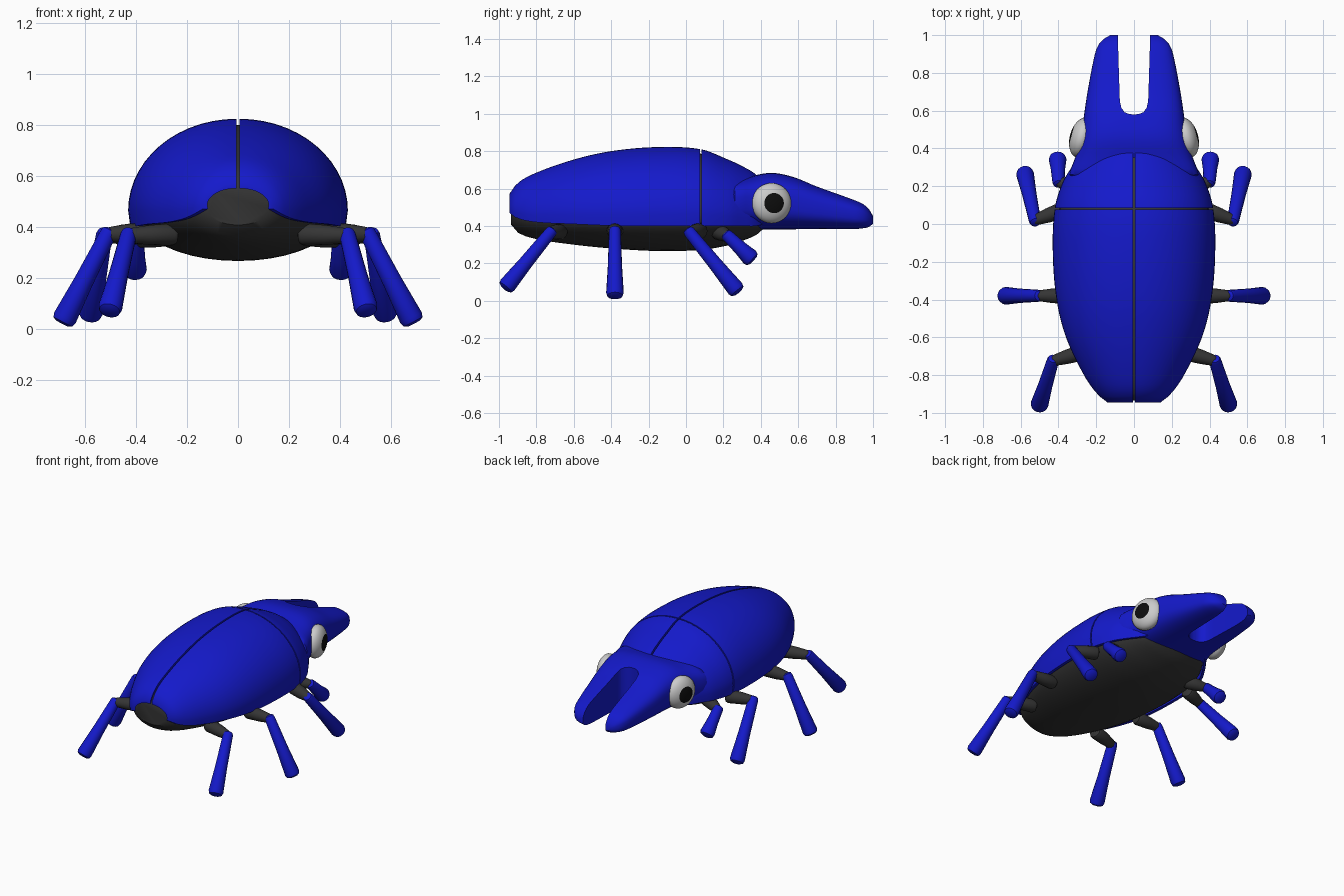
import bpy, bmesh, math
from mathutils import Vector

if "Cube" in bpy.data.objects:
    bpy.data.objects.remove(bpy.data.objects["Cube"])


def material(name, rgb):
    m = bpy.data.materials.new(name)
    m.diffuse_color = (*rgb, 1)
    m.use_nodes = True
    m.node_tree.nodes["Principled BSDF"].inputs["Base Color"].default_value = m.diffuse_color
    return m


BLUE = material("blue", (0.007, 0.01, 0.6))
DARK = material("dark_grey", (0.035, 0.035, 0.035))
WHITE = material("white", (0.9, 0.9, 0.9))
BLACK = material("black", (0.004, 0.004, 0.004))


def finish(bm, name, mats, mirror=False):
    me = bpy.data.meshes.new(name)
    bm.to_mesh(me)
    bm.free()
    ob = bpy.data.objects.new(name, me)
    bpy.context.collection.objects.link(ob)
    for m in mats:
        me.materials.append(m)
    if mirror:
        ob.modifiers.new("mirror", 'MIRROR')
    smooth(ob)
    return ob


def smooth(ob):
    bpy.ops.object.select_all(action='DESELECT')
    ob.select_set(True)
    bpy.context.view_layer.objects.active = ob
    bpy.ops.object.shade_smooth_by_angle(angle=math.radians(40))


def loft(name, rings, mat, mirror=False):
    """Skin closed rings of points and cap both ends."""
    bm = bmesh.new()
    rows = [[bm.verts.new(p) for p in ring] for ring in rings]
    n = len(rows[0])
    for a, b in zip(rows, rows[1:]):
        for i in range(n):
            j = (i + 1) % n
            bm.faces.new((a[i], a[j], b[j], b[i]))
    bm.faces.new(rows[0])
    bm.faces.new(rows[-1])
    bmesh.ops.recalc_face_normals(bm, faces=bm.faces)
    return finish(bm, name, [mat], mirror)


def sample(table, y):
    """Smooth interpolation of a station table whose first column is y."""
    k = 0
    while k < len(table) - 2 and y > table[k + 1][0]:
        k += 1
    p, q = table[k], table[k + 1]
    o, r = table[max(k - 1, 0)], table[min(k + 2, len(table) - 1)]
    d = q[0] - p[0]
    t = (y - p[0]) / d
    out = []
    for c in range(1, len(p)):
        m0 = (q[c] - o[c]) / (q[0] - o[0]) * d
        m1 = (r[c] - p[c]) / (r[0] - p[0]) * d
        out.append((2*t**3 - 3*t*t + 1) * p[c] + (t**3 - 2*t*t + t) * m0
                   + (3*t*t - 2*t**3) * q[c] + (t**3 - t*t) * m1)
    return out


def span(a, b, n):
    return [a + (b - a) * i / n for i in range(n + 1)]


# Abdomen and thorax stations: y, half width, top, shell rim, belly
TRUNK = [(-0.945, .14, .57, .47, .42), (-0.90, .195, .63, .44, .365),
         (-0.80, .265, .685, .42, .33), (-0.60, .36, .755, .41, .30),
         (-0.40, .41, .80, .402, .28), (-0.15, .43, .822, .40, .266),
         (0.08, .42, .81, .40, .272), (0.22, .378, .757, .40, .295),
         (0.30, .33, .72, .40, .32), (0.38, .27, .67, .40, .355),
         (0.43, .20, .60, .42, .40)]


def arch(y, inset):
    w, top, rim, _ = sample(TRUNK, y)
    zc = rim + 0.15 * (top - rim)
    pts = []
    for i in range(15):
        a = math.pi / 2 * (1 - i / 14)
        pts.append((0.006 + (w - inset - 0.006) * math.cos(a), y,
                    zc + (top - inset - zc) * math.sin(a)))
    pts.append(((w - inset) * 0.98, y, rim))
    return pts


def shell(name, y0, y1, n):
    rings = [arch(y, 0) + arch(y, 0.02)[::-1] for y in span(y0, y1, n)]
    loft(name, rings, BLUE, True)


# Wing cases and thorax plates, split along the middle
shell("wing_cases", -0.945, 0.076, 32)
shell("thorax_plates", 0.084, 0.42, 14)

# Dark body under the shells
rings = []
for y in span(-0.935, 0.42, 36):
    w, top, rim, belly = sample(TRUNK, y)
    zc = rim + 0.15 * (top - rim)
    ring = []
    for i in range(40):
        a = 2 * math.pi * i / 40
        h = top - 0.024 - zc if math.sin(a) > 0 else zc - belly
        ring.append(((w - 0.024) * math.cos(a), y, zc + h * math.sin(a)))
    rings.append(ring)
loft("body", rings, DARK)

# Head stations: y, half width, top, bottom
HEAD = [(0.245, .325, .63, .40), (0.262, .343, .648, .387), (0.35, .312, .667, .383),
        (0.46, .282, .684, .382), (0.58, .264, .66, .382), (0.70, .246, .612, .382),
        (0.90, .207, .54, .382), (0.95, .187, .517, .386), (0.98, .16, .49, .393),
        (1.0, .125, .455, .41)]
rings = []
for y in [0.245, 0.253] + span(0.262, 0.90, 22) + span(0.915, 1.0, 7):
    w, top, bot = sample(HEAD, y)
    zc, h = (top + bot) / 2, (top - bot) / 2
    ring = []
    for i in range(48):
        a = 2 * math.pi * i / 48
        c, s = math.cos(a), math.sin(a)
        ring.append((w * math.copysign(abs(c) ** (2 / 3), c), y,
                     zc + h * math.copysign(abs(s) ** (2 / 3), s)))
    rings.append(ring)
head = loft("forked_head", rings, BLUE)

# Slot between the two jaws
half = [(.088, 1.1), (.085, .97), (.08, .8), (.075, .65), (.067, .615), (.05, .592), (.025, .582)]
outline = half + [(0, .58)] + [(-x, y) for x, y in half[::-1]]
cutter = loft("slot_cutter", [[(x, y, z) for x, y in outline] for z in (0.2, 0.9)], BLUE)
cutter.hide_render = True
mod = head.modifiers.new("slot", 'BOOLEAN')
mod.operation = 'DIFFERENCE'
mod.solver = 'EXACT'
mod.object = cutter
bpy.context.view_layer.objects.active = head
bpy.ops.object.modifier_apply(modifier="slot")
bpy.data.objects.remove(cutter)
smooth(head)

# Eyes: flattened spheres with the pupil on the outward pole
for side, label in ((1, "right"), (-1, "left")):
    bm = bmesh.new()
    bmesh.ops.create_uvsphere(bm, u_segments=32, v_segments=24, radius=1)
    for f in bm.faces:
        if f.calc_center_median().z > math.cos(math.radians(30)):
            f.material_index = 1
    tilt = math.radians(15)
    nrm = Vector((side * math.cos(tilt), math.sin(tilt), 0))
    tan = Vector((-side * math.sin(tilt), math.cos(tilt), 0))
    for v in bm.verts:
        x, y, z = v.co
        v.co = Vector((side * 0.277, 0.457, 0.522)) + nrm * z * 0.063 + tan * x * 0.108 + Vector((0, 0, y * 0.108))
    bmesh.ops.recalc_face_normals(bm, faces=bm.faces)
    finish(bm, label + "_eye", [WHITE, BLACK])


def limb(name, p, q, r0, r1, mat):
    """Tapered rod with rounded ends, mirrored to both sides."""
    p, q = Vector(p), Vector(q)
    d = q - p
    rot = d.to_track_quat('Z', 'Y')
    length = d.length
    e = 0.02
    prof = [(0, r0 * .5), (e * .3, r0 * .85), (e, r0), (length * .55, r0 * .6 + r1 * .4),
            (length - e * 1.3, r1), (length - e * .4, r1 * .88), (length, r1 * .55)]
    rings = [[p + rot @ Vector((r * math.cos(a), r * math.sin(a), t))
              for a in (2 * math.pi * i / 16 for i in range(16))] for t, r in prof]
    loft(name, rings, mat, True)


# Legs: hip, knee, foot
LEGS = {"feeler": ((.27, .17, .37), (.40, .225, .345), (.405, .36, .215)),
        "front": ((.36, .08, .375), (.525, .02, .365), (.58, .28, .045)),
        "middle": ((.33, -.38, .375), (.51, -.38, .37), (.69, -.38, .02)),
        "rear": ((.24, -.67, .37), (.43, -.725, .365), (.505, -.97, .065))}
for name, (hip, knee, foot) in LEGS.items():
    k = Vector(knee)
    limb(name + "_thighs", hip, k + (k - Vector(hip)).normalized() * 0.01, .044, .03, DARK)
    limb(name + "_shins", k + (k - Vector(foot)).normalized() * 0.025, foot, .032, .047, BLUE)
